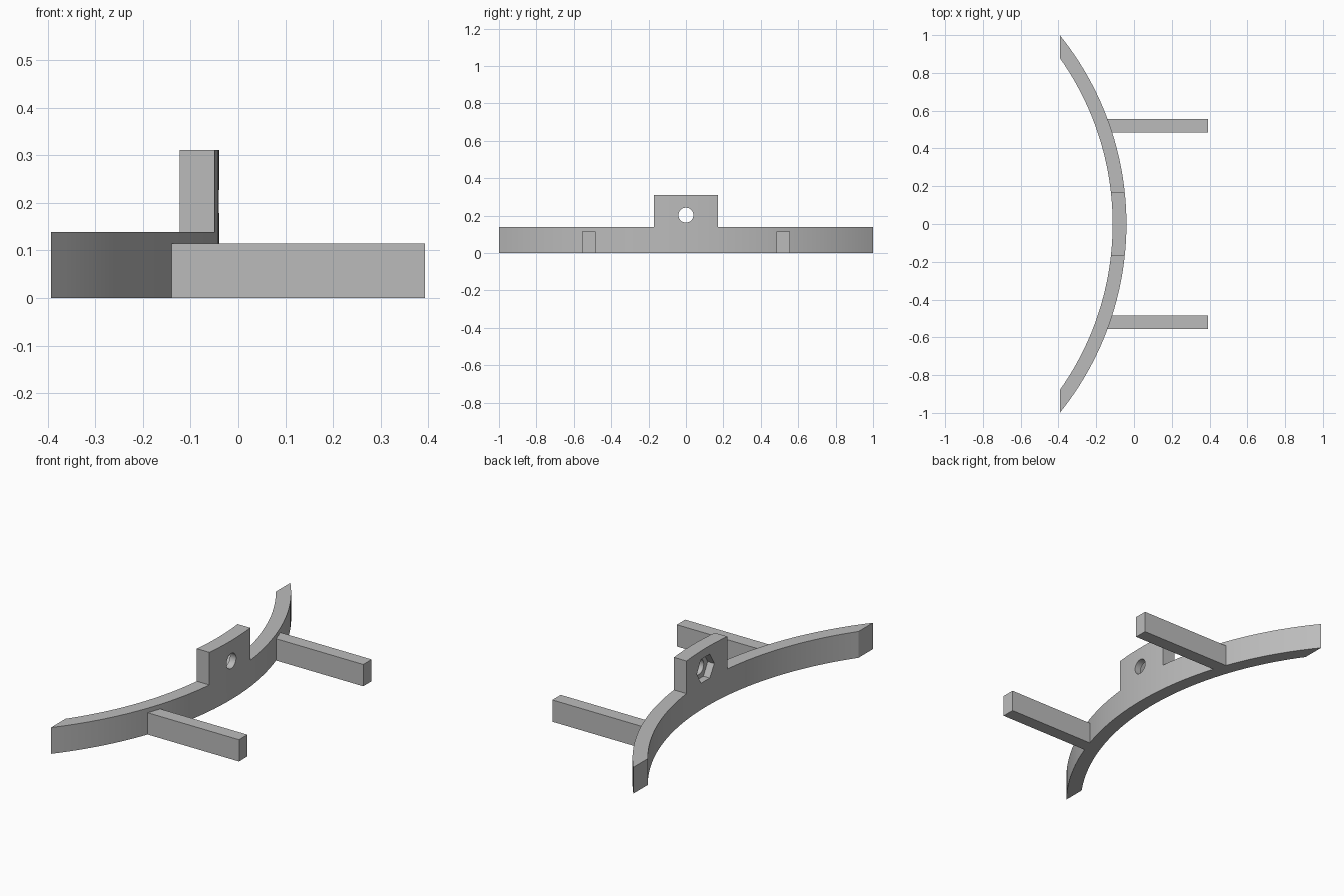
import bpy, bmesh, math
from mathutils import Matrix

cube = bpy.data.objects.get("Cube")
if cube:
    bpy.data.objects.remove(cube, do_unlink=True)

# Main dimensions
CENTRE_X, R_OUT, R_IN = -1.633, 1.593, 1.52
END_X = -0.393
BAND_H, TAB_H, TAB_HALF = 0.139, 0.311, 0.17
BAR_Y, BAR_HALF, BAR_H = 0.52, 0.035, 0.115
HOLE_Z, HOLE_R, HEX_R, HEX_DEPTH = 0.203, 0.04, 0.073, 0.037

grey = bpy.data.materials.new("plain grey")
grey.use_nodes = True
colour = (0.5, 0.5, 0.5, 1)
grey.diffuse_color = colour
grey.node_tree.nodes["Principled BSDF"].inputs["Base Color"].default_value = colour


def finish(name, bm):
    bmesh.ops.recalc_face_normals(bm, faces=bm.faces)
    mesh = bpy.data.meshes.new(name)
    bm.to_mesh(mesh)
    bm.free()
    mesh.materials.append(grey)
    obj = bpy.data.objects.new(name, mesh)
    bpy.context.collection.objects.link(obj)
    return obj


def prism(name, outline, z0, z1):
    """Extrude a plan outline from z0 up to z1."""
    bm = bmesh.new()
    face = bm.faces.new([bm.verts.new((x, y, z0)) for x, y in outline])
    top = bmesh.ops.extrude_face_region(bm, geom=[face])["geom"]
    verts = [v for v in top if isinstance(v, bmesh.types.BMVert)]
    bmesh.ops.translate(bm, vec=(0, 0, z1 - z0), verts=verts)
    return finish(name, bm)


def arc(radius, y0, y1, steps):
    """Plan points on the band's circle between two y values."""
    a, b = math.asin(y0 / radius), math.asin(y1 / radius)
    angles = [a + (b - a) * i / steps for i in range(steps + 1)]
    return [(CENTRE_X + radius * math.cos(t), radius * math.sin(t)) for t in angles]


def rod(name, sides, radius, x0, x1):
    """Cylinder or hexagon lying along x at the hole height."""
    bm = bmesh.new()
    place = Matrix.Translation(((x0 + x1) / 2, 0, HOLE_Z)) @ Matrix.Rotation(math.pi / 2, 4, "Y")
    bmesh.ops.create_cone(bm, cap_ends=True, segments=sides, radius1=radius,
                          radius2=radius, depth=x1 - x0, matrix=place)
    return finish(name, bm)


def cut(target, cutter):
    mod = target.modifiers.new("cut", "BOOLEAN")
    mod.operation, mod.solver, mod.object = "DIFFERENCE", "EXACT", cutter
    bpy.context.view_layer.objects.active = target
    bpy.ops.object.modifier_apply(modifier=mod.name)
    bpy.data.objects.remove(cutter, do_unlink=True)


# Curved band with its upright centre tab
outer_y = math.sqrt(R_OUT ** 2 - (END_X - CENTRE_X) ** 2)
inner_y = math.sqrt(R_IN ** 2 - (END_X - CENTRE_X) ** 2)
outline = arc(R_OUT, -outer_y, outer_y, 48) + arc(R_IN, inner_y, -inner_y, 48)
band = prism("curved_band", outline, 0, TAB_H)
for side in (-1, 1):
    a, b = side * TAB_HALF, side * 1.2
    cut(band, prism("shoulder_cutter", [(-1, a), (1, a), (1, b), (-1, b)], BAND_H, 1))

# Round bolt hole, with a hexagonal nut pocket on the inner side
tab_inner_x = CENTRE_X + R_IN
cut(band, rod("hole_cutter", 32, HOLE_R, -0.3, 0.1))
cut(band, rod("pocket_cutter", 6, HEX_R, -0.3, tab_inner_x + HEX_DEPTH))

# Two straight bars whose roots follow the band
bars = []
for side, name in ((-1, "right_bar"), (1, "left_bar")):
    y0, y1 = side * BAR_Y - BAR_HALF, side * BAR_Y + BAR_HALF
    root = arc(R_OUT - 0.002, y0, y1, 6)
    bars.append(prism(name, root + [(-END_X, y1), (-END_X, y0)], 0, BAR_H))

# Smooth the curves and keep the edges sharp
for obj in [band] + bars:
    bpy.ops.object.select_all(action="DESELECT")
    obj.select_set(True)
    bpy.context.view_layer.objects.active = obj
    bpy.ops.object.shade_smooth_by_angle(angle=math.radians(30))
